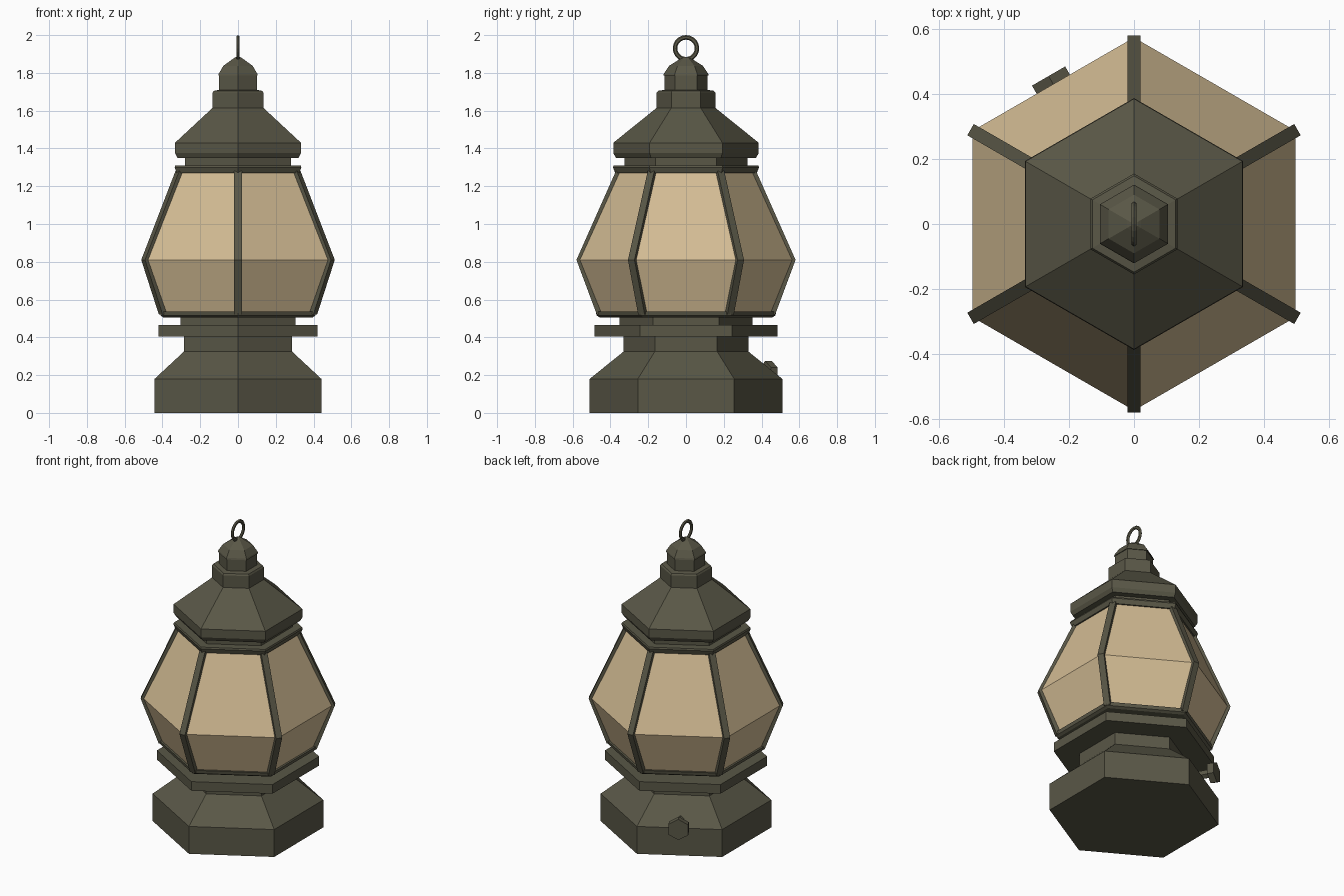
import bpy, bmesh, math
from mathutils import Vector, Matrix

if "Cube" in bpy.data.objects:
    bpy.data.objects.remove(bpy.data.objects["Cube"])


def material(name, rgb):
    m = bpy.data.materials.new(name)
    m.diffuse_color = (*rgb, 1)
    m.use_nodes = True
    m.node_tree.nodes["Principled BSDF"].inputs["Base Color"].default_value = m.diffuse_color
    return m


METAL = material("dark_metal", (0.10, 0.095, 0.062))
GLASS = material("amber_glass", (0.66, 0.51, 0.30))


def finish(name, bm, mat):
    bmesh.ops.recalc_face_normals(bm, faces=bm.faces)
    me = bpy.data.meshes.new(name)
    bm.to_mesh(me)
    bm.free()
    me.materials.append(mat)
    ob = bpy.data.objects.new(name, me)
    bpy.context.collection.objects.link(ob)
    return ob


def hex_lathe(name, profile, mat, caps=True):
    """Six-sided stack of (corner radius, z) rings, corners on the y axis."""
    bm = bmesh.new()
    rings = []
    for r, z in profile:
        rings.append([bm.verts.new((r * math.sin(i * math.pi / 3), r * math.cos(i * math.pi / 3), z))
                      for i in range(6)])
    for a, b in zip(rings, rings[1:]):
        for i in range(6):
            j = (i + 1) % 6
            bm.faces.new((a[i], a[j], b[j], b[i]))
    if caps:
        bm.faces.new(rings[0])
        bm.faces.new(rings[-1])
    bmesh.ops.remove_doubles(bm, verts=bm.verts, dist=0.0001)
    return finish(name, bm, mat)


# Foot, flange and lower rim
hex_lathe("base", [(0.51, 0), (0.51, 0.18), (0.33, 0.325), (0.33, 0.405), (0.485, 0.405),
                   (0.485, 0.465), (0.352, 0.465), (0.352, 0.505), (0.455, 0.505),
                   (0.473, 0.515), (0.478, 0.537)], METAL)

# Glass panes
hex_lathe("glass", [(0.462, 0.535), (0.573, 0.81), (0.362, 1.275)], GLASS, caps=False)

# Upper rim, roof and chimney
hex_lathe("roof", [(0.375, 1.27), (0.387, 1.30), (0.383, 1.31), (0.325, 1.31), (0.325, 1.35),
                   (0.37, 1.35), (0.385, 1.375), (0.385, 1.43), (0.155, 1.615), (0.155, 1.695),
                   (0.148, 1.705), (0.115, 1.71), (0.115, 1.785)], METAL)

# Finial cap
hex_lathe("finial", [(0.121, 1.785), (0.118, 1.795), (0.09, 1.837), (0.025, 1.878),
                     (0.012, 1.885)], METAL)

# Corner bars following the glass
OUTER = [(0.472, 0.52), (0.58, 0.81), (0.371, 1.28)]
for k in range(6):
    bm = bmesh.new()
    rot = Matrix.Rotation(k * math.pi / 3, 3, 'Z')
    rings = [[bm.verts.new(rot @ Vector((x, r - d, z)))
              for x, d in ((-0.02, 0), (0.02, 0), (0.02, 0.035), (-0.02, 0.035))]
             for r, z in OUTER]
    for a, b in zip(rings, rings[1:]):
        for i in range(4):
            j = (i + 1) % 4
            bm.faces.new((a[i], a[j], b[j], b[i]))
    bm.faces.new(rings[0])
    bm.faces.new(rings[-1])
    finish(f"corner_bar_{k + 1}", bm, METAL)

# Hanging ring
bpy.ops.mesh.primitive_torus_add(major_segments=20, minor_segments=6, major_radius=0.058,
                                 minor_radius=0.012, location=(0, 0, 1.93),
                                 rotation=(0, math.pi / 2, 0))
ring = bpy.context.object
ring.name = "hanging_ring"
ring.scale.z = 0.7
ring.data.materials.append(METAL)

# Wick knob and its stem on the back left face
out = Vector((-0.5, math.sqrt(3) / 2, 0))
turn = out.to_track_quat('Z', 'Y').to_matrix().to_4x4()
for name, r, d0, d1 in (("knob_stem", 0.028, 0.34, 0.49), ("wick_knob", 0.068, 0.485, 0.525)):
    bm = bmesh.new()
    place = Matrix.Translation(out * (d0 + d1) / 2 + Vector((0, 0, 0.207))) @ turn
    bmesh.ops.create_cone(bm, cap_ends=True, segments=6, radius1=r, radius2=r,
                          depth=d1 - d0, matrix=place)
    finish(name, bm, METAL)
